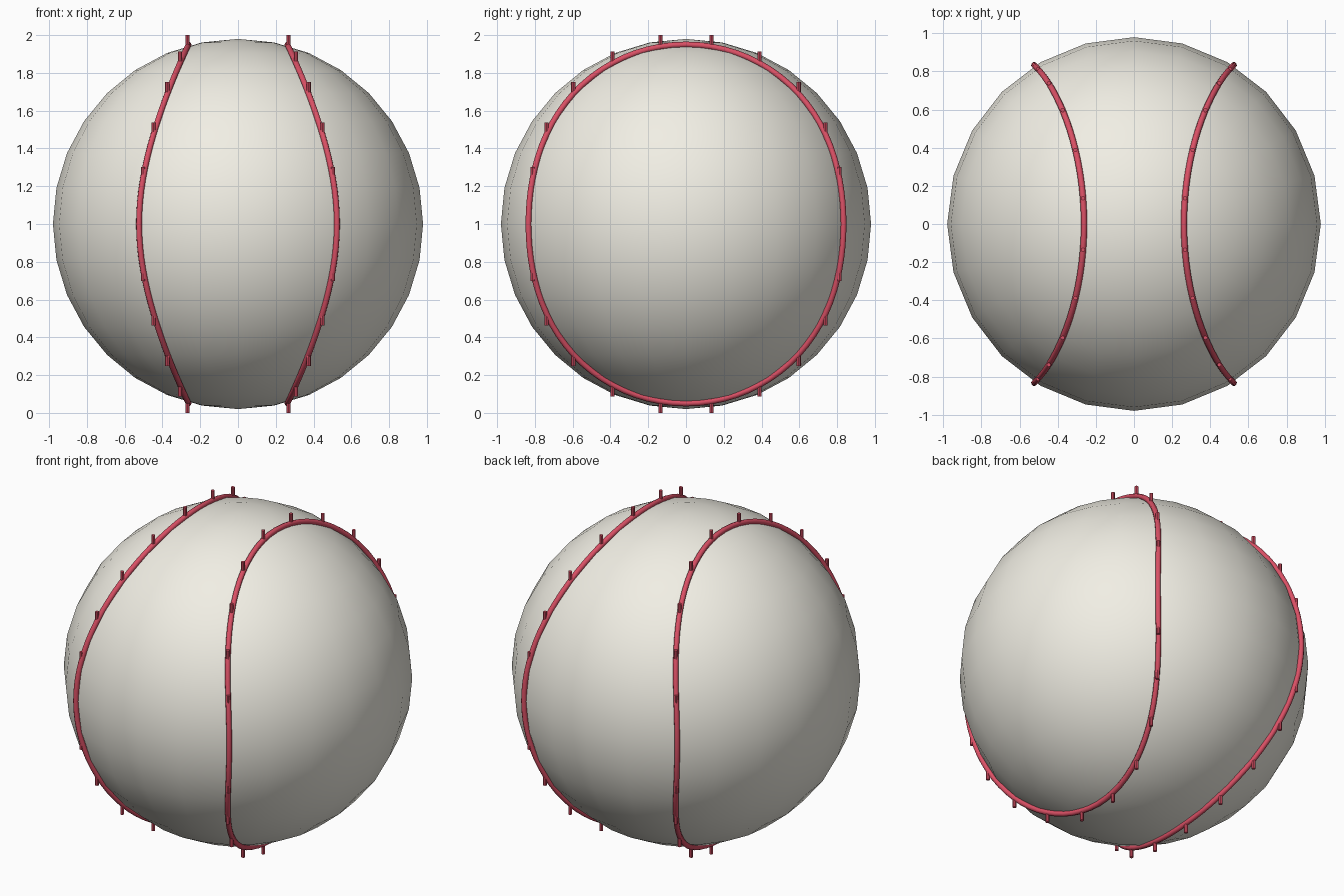
import bpy
import bmesh
from math import sin, cos, sqrt, pi
from mathutils import Matrix, Vector

if "Cube" in bpy.data.objects:
    bpy.data.objects.remove(bpy.data.objects["Cube"])

R_BALL, R_SEAM = 0.98, 0.985
STITCHES = 22


def material(name, rgb):
    m = bpy.data.materials.new(name)
    m.diffuse_color = (*rgb, 1)
    m.use_nodes = True
    m.node_tree.nodes["Principled BSDF"].inputs["Base Color"].default_value = m.diffuse_color
    return m


cover_mat = material("cream_cover", (0.88, 0.86, 0.78))
thread_mat = material("red_thread", (0.70, 0.08, 0.13))


def seam_point(t, side):
    """Point on the wavy seam loop, lying on the ball surface."""
    x = 0.393 - 0.131 * cos(2 * t)
    r = sqrt(R_SEAM ** 2 - x * x)
    return Vector((side * x, r * sin(t), 1 + r * cos(t)))


# Ball: low-poly smooth sphere
bpy.ops.mesh.primitive_uv_sphere_add(segments=24, ring_count=16, radius=R_BALL, location=(0, 0, 1))
ball = bpy.context.object
ball.name = "ball"
ball.data.materials.append(cover_mat)
bpy.ops.object.shade_smooth()

for side, label in ((1, "right"), (-1, "left")):
    # Seam: closed round tube
    curve = bpy.data.curves.new("seam_" + label, 'CURVE')
    curve.dimensions = '3D'
    curve.bevel_depth = 0.016
    curve.bevel_resolution = 2
    n = STITCHES * 4
    spline = curve.splines.new('POLY')
    spline.points.add(n - 1)
    for i, p in enumerate(spline.points):
        p.co = (*seam_point(2 * pi * i / n, side), 1)
    spline.use_cyclic_u = True
    curve.materials.append(thread_mat)
    seam = bpy.data.objects.new("seam_" + label, curve)
    bpy.context.collection.objects.link(seam)

    # Stitches: short upright pegs along the seam
    bm = bmesh.new()
    for i in range(STITCHES):
        t = 2 * pi * (i + 0.5) / STITCHES
        bmesh.ops.create_cone(bm, cap_ends=True, segments=8, radius1=0.011, radius2=0.011,
                              depth=0.124, matrix=Matrix.Translation(seam_point(t, side)))
    mesh = bpy.data.meshes.new("stitches_" + label)
    bm.to_mesh(mesh)
    bm.free()
    mesh.materials.append(thread_mat)
    stitches = bpy.data.objects.new("stitches_" + label, mesh)
    bpy.context.collection.objects.link(stitches)
